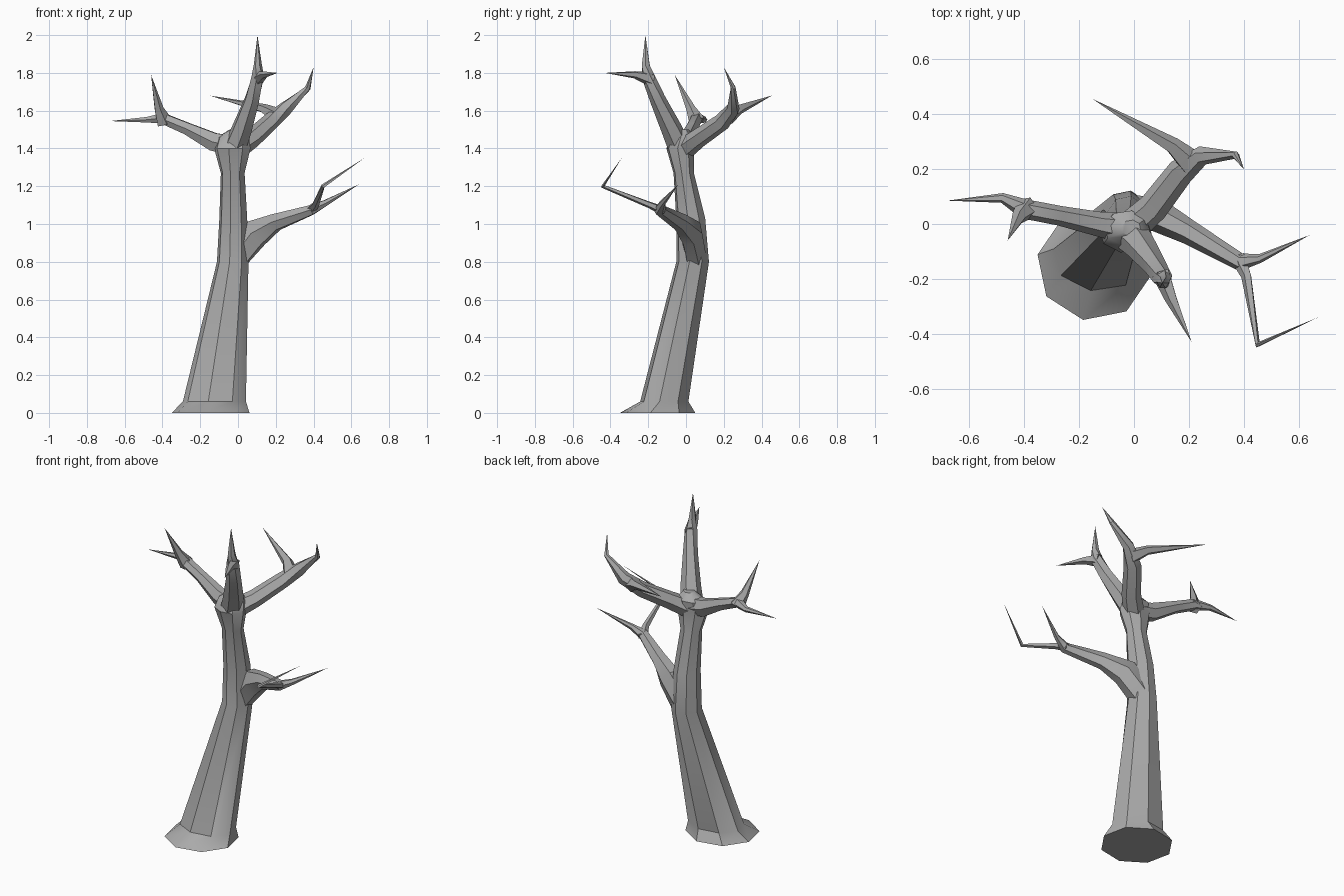
import bpy, bmesh, math
from mathutils import Vector

bark = bpy.data.materials.new("grey bark")
bark.diffuse_color = (0.4, 0.4, 0.4, 1)


def loft(name, rings):
    """Skin a list of vertex rings; a ring of one point closes to a tip."""
    bm = bmesh.new()
    loops = [[bm.verts.new(p) for p in ring] for ring in rings]
    n = len(loops[0])
    bm.faces.new(loops[0][::-1])
    for a, b in zip(loops, loops[1:]):
        for i in range(n):
            j = (i + 1) % n
            if len(b) == 1:
                bm.faces.new((a[i], a[j], b[0]))
            else:
                bm.faces.new((a[i], a[j], b[j], b[i]))
    if len(loops[-1]) > 1:
        bm.faces.new(loops[-1])
    bmesh.ops.recalc_face_normals(bm, faces=bm.faces)
    mesh = bpy.data.meshes.new(name)
    bm.to_mesh(mesh)
    bm.free()
    obj = bpy.data.objects.new(name, mesh)
    bpy.context.collection.objects.link(obj)
    mesh.materials.append(bark)
    bpy.ops.object.select_all(action='DESELECT')
    obj.select_set(True)
    bpy.context.view_layer.objects.active = obj
    bpy.ops.object.shade_smooth_by_angle(angle=math.radians(35))
    return obj


def limb(name, path, sides=6):
    """Tapered limb; path entries are (x, y, z, half width, half height)."""
    pts = [Vector(p[:3]) for p in path]
    rings = []
    for k, p in enumerate(path):
        if p[3] == 0:
            rings.append([pts[k]])
            continue
        d = Vector()
        if k > 0:
            d += (pts[k] - pts[k - 1]).normalized()
        if k < len(pts) - 1:
            d += (pts[k + 1] - pts[k]).normalized()
        side = d.cross(Vector((0, 0, 1))).normalized()
        up = side.cross(d).normalized()
        rings.append([pts[k] + side * p[3] * math.cos(t) + up * p[4] * math.sin(t)
                      for t in (2 * math.pi * i / sides for i in range(sides))])
    return loft(name, rings)


# Trunk: flared foot, lean, bend and swollen crown (z, cx, cy, rx, ry)
trunk = [
    (0.00, -0.145, -0.150, 0.210, 0.203),
    (0.06, -0.125, -0.115, 0.170, 0.130),
    (0.80, -0.028, 0.035, 0.085, 0.088),
    (1.03, -0.025, 0.025, 0.075, 0.078),
    (1.27, -0.028, -0.012, 0.064, 0.055),
    (1.40, -0.030, -0.030, 0.098, 0.075),
    (1.46, -0.025, -0.015, 0.085, 0.065),
    (1.50, -0.010, -0.015, 0.035, 0.030),
]
loft("trunk", [[(cx + rx * math.cos(t), cy + ry * math.sin(t), z)
                for t in (math.radians(-11 + 45 * i) for i in range(8))]
               for z, cx, cy, rx, ry in trunk])

# Low right branch and its two twigs
limb("right_branch", [(-0.02, 0.05, 0.82, 0.06, 0.08), (0.09, 0.03, 0.95, 0.06, 0.085),
                      (0.20, -0.03, 1.01, 0.045, 0.05), (0.39, -0.14, 1.075, 0.033, 0.03),
                      (0.46, -0.125, 1.11, 0.016, 0.018), (0.64, -0.04, 1.21, 0, 0)])
limb("right_twig", [(0.38, -0.12, 1.07, 0.03, 0.025), (0.41, -0.19, 1.10, 0.02, 0.018),
                    (0.45, -0.44, 1.20, 0.011, 0.011), (0.67, -0.34, 1.35, 0, 0)], 5)

# Upper left branch
limb("left_branch", [(0.00, -0.02, 1.41, 0.06, 0.06), (-0.13, 0.00, 1.435, 0.045, 0.055),
                     (-0.27, 0.03, 1.505, 0.036, 0.036), (-0.40, 0.055, 1.56, 0.036, 0.032),
                     (-0.48, 0.095, 1.552, 0.018, 0.017), (-0.68, 0.085, 1.545, 0, 0)])
limb("left_twig", [(-0.39, 0.06, 1.54, 0.045, 0.045), (-0.42, 0.025, 1.61, 0.026, 0.026),
                   (-0.46, -0.06, 1.79, 0, 0)], 5)

# Upper front branch with the highest tip
limb("front_branch", [(-0.03, -0.02, 1.37, 0.07, 0.06), (0.02, -0.075, 1.50, 0.058, 0.055),
                      (0.075, -0.15, 1.66, 0.042, 0.042), (0.105, -0.20, 1.78, 0.036, 0.035),
                      (0.105, -0.213, 1.84, 0.022, 0.024), (0.103, -0.215, 2.0, 0, 0)])
limb("front_twig", [(0.10, -0.18, 1.765, 0.035, 0.04), (0.135, -0.27, 1.79, 0.024, 0.020),
                    (0.21, -0.43, 1.80, 0, 0)], 5)

# Upper back branch with forked ends
limb("back_branch", [(-0.02, -0.02, 1.39, 0.06, 0.06), (0.07, 0.06, 1.45, 0.055, 0.05),
                     (0.17, 0.19, 1.54, 0.05, 0.045), (0.25, 0.25, 1.61, 0.035, 0.04),
                     (0.37, 0.25, 1.72, 0.014, 0.016), (0.40, 0.20, 1.83, 0, 0)])
limb("back_twig", [(0.21, 0.22, 1.57, 0.05, 0.045), (0.14, 0.285, 1.61, 0.032, 0.026),
                   (-0.15, 0.455, 1.68, 0, 0)], 5)
